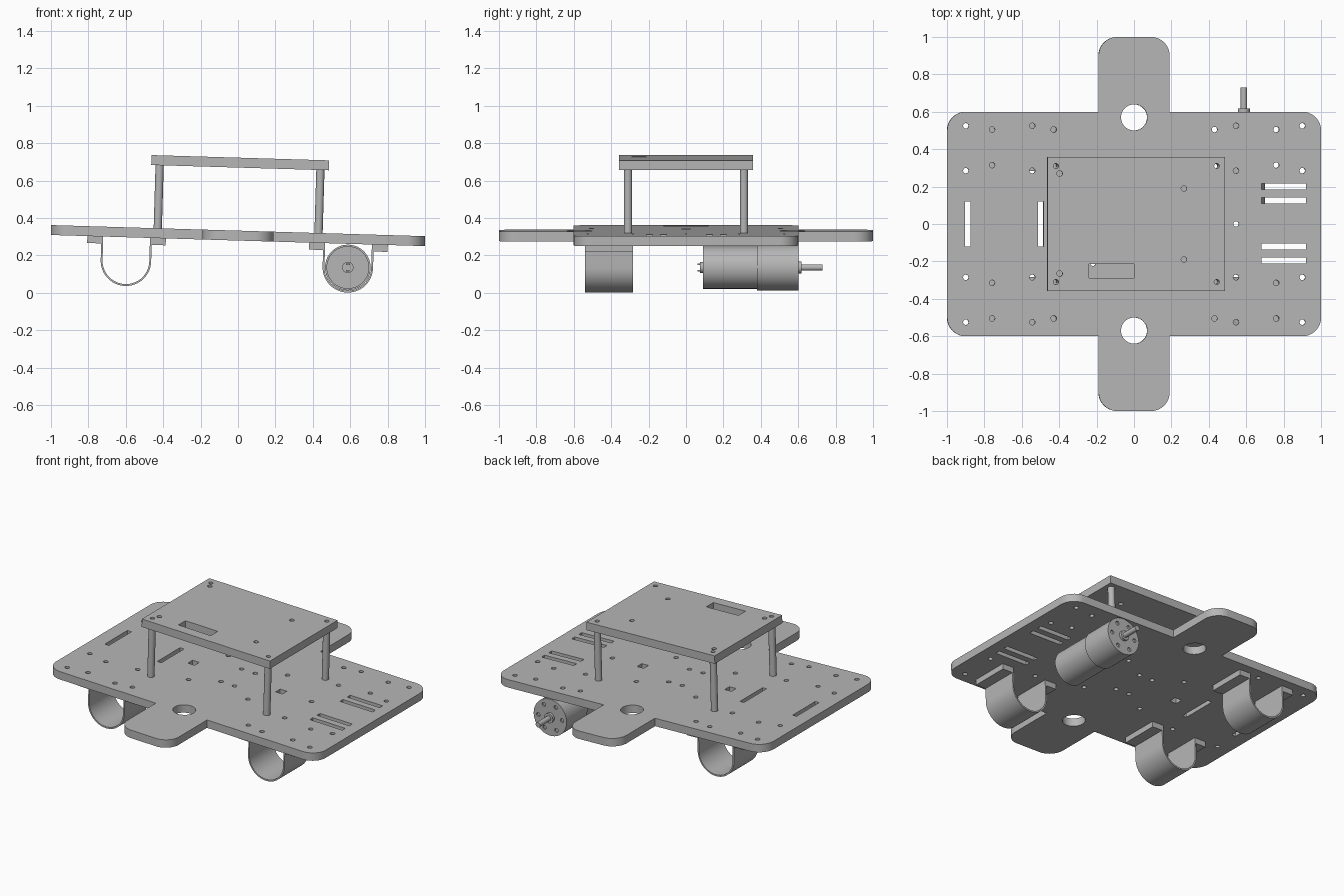
import bpy, bmesh, math
from mathutils import Matrix, Vector

cube = bpy.data.objects.get("Cube")
if cube:
    bpy.data.objects.remove(cube, do_unlink=True)

grey = bpy.data.materials.new("plain grey")
grey.use_nodes = True
COLOUR = (0.47, 0.47, 0.47, 1)
grey.diffuse_color = COLOUR
grey.node_tree.nodes["Principled BSDF"].inputs["Base Color"].default_value = COLOUR

# The whole chassis leans slightly down towards +x
TILT = Matrix.Translation((0, 0, 0.306)) @ Matrix.Rotation(math.radians(1.7), 4, "Y")
ALONG_Y = Matrix.Rotation(math.pi / 2, 4, "X")
HALF = 0.0265     # half of the board thickness


def arc(cx, cy, r, start, end, n):
    angles = [math.radians(start + (end - start) * i / n) for i in range(n + 1)]
    return [(cx + r * math.cos(a), cy + r * math.sin(a)) for a in angles]


def circle(cx, cy, r, n=24):
    return arc(cx, cy, r, 0, 360, n)[:-1]


def rect(cx, cy, w, h):
    return [(cx + sx * w / 2, cy + sy * h / 2)
            for sx, sy in ((-1, -1), (1, -1), (1, 1), (-1, 1))]


def extrude(name, loops, depth, centre, turn=Matrix()):
    """Fill the first loop, leave the others as holes, and give it depth."""
    curve = bpy.data.curves.new(name, "CURVE")
    curve.dimensions, curve.fill_mode = "2D", "BOTH"
    curve.extrude = depth / 2
    for loop in loops:
        spline = curve.splines.new("POLY")
        spline.points.add(len(loop) - 1)
        for point, (x, y) in zip(spline.points, loop):
            point.co = (x, y, 0, 1)
        spline.use_cyclic_u = True
    obj = bpy.data.objects.new(name, curve)
    bpy.context.collection.objects.link(obj)
    bpy.ops.object.select_all(action="DESELECT")
    obj.select_set(True)
    bpy.context.view_layer.objects.active = obj
    bpy.ops.object.convert(target="MESH")
    obj = bpy.context.view_layer.objects.active
    bm = bmesh.new()
    bm.from_mesh(obj.data)
    bmesh.ops.remove_doubles(bm, verts=bm.verts, dist=1e-5)
    bmesh.ops.recalc_face_normals(bm, faces=bm.faces)
    bm.to_mesh(obj.data)
    bm.free()
    obj.data.materials.clear()
    obj.data.materials.append(grey)
    obj.matrix_world = TILT @ Matrix.Translation(Vector(centre)) @ turn
    bpy.ops.object.shade_smooth_by_angle(angle=math.radians(35))
    return obj


# Lower deck: rounded board with a lug at the front and back
quarter = arc(0.9, 0.5, 0.1, 0, 90, 10) + [(0.19, 0.6)] + arc(0.09, 0.9, 0.1, 0, 90, 10)
half = quarter + [(-x, y) for x, y in reversed(quarter)]
deck = [half + [(-x, -y) for x, y in half]]
deck += [circle(0, y, 0.07, 40) for y in (-0.57, 0.57)]
deck += [rect(x, 0, 0.03, 0.24) for x in (-0.89, -0.5)]
deck += [rect(0.8, y, 0.24, 0.032) for y in (-0.195, -0.12, 0.125, 0.2)]
deck += [rect(x, 0, 0.05, 0.05) for x in (-0.33, 0.32)]
for sx in (-1, 1):
    for sy in (-1, 1):
        spots = [(x, y) for x in (0.9, 0.545) for y in (0.525, 0.285)]
        spots += [(0.76, 0.505), (0.76, 0.315), (0.43, 0.505), (0.43, 0.31),
                  (0.22, 0.21), (0.05, 0.11)]
        deck += [circle(sx * x, sy * y, 0.015, 14) for x, y in spots]
deck.append(circle(0.545, 0, 0.015, 14))
extrude("lower_deck", deck, 2 * HALF, (0, 0, 0))

# Upper plate with a cable slot and screw holes
plate = [rect(0, 0, 0.95, 0.715), rect(-0.132, -0.252, 0.24, 0.075)]
plate += [circle(x, y, 0.015, 14) for x, y in
          [(-0.41, 0.27), (-0.41, -0.265), (0.255, 0.19), (0.255, -0.19)]]
plate += [circle(sx * 0.43, sy * 0.31, 0.014, 14) for sx in (-1, 1) for sy in (-1, 1)]
extrude("upper_plate", plate, 2 * HALF, (0, 0, 0.39))

# Hollow standoffs between the boards
for sx, side in ((-1, "right"), (1, "left")):
    for sy, end in ((-1, "front"), (1, "back")):
        extrude(f"{end}_{side}_standoff", [circle(0, 0, 0.022), circle(0, 0, 0.014, 14)],
                0.338, (sx * 0.43, sy * 0.31, 0.195))

# U-shaped motor clamps with mounting flanges
R, T, RISE = 0.135, 0.01, 0.1255
clamp = [(-0.21, RISE), (-0.21, RISE - 0.037), (-R, RISE - 0.037)]
clamp += arc(0, 0, R, 180, 360, 36)
clamp += [(R, RISE - 0.037), (0.21, RISE - 0.037), (0.21, RISE), (R - T, RISE)]
clamp += arc(0, 0, R - T, 360, 180, 36) + [(T - R, RISE)]
for name, x, y in (("front_right_clamp", -0.595, -0.412),
                   ("back_right_clamp", -0.595, 0.412),
                   ("front_left_clamp", 0.592, -0.412)):
    extrude(name, [clamp], 0.255, (x, y, -0.152), ALONG_Y)

# Motor lying along y: can, gearbox, boss, shaft and terminals
def motor_part(name, loops, y0, y1):
    extrude(name, loops, y1 - y0, (0.592, (y0 + y1) / 2, -0.153), ALONG_Y)


screws = [circle(0.088 * math.cos(k * math.pi / 3), 0.088 * math.sin(k * math.pi / 3), 0.013, 14)
          for k in range(6)]
motor_part("motor_can", [circle(0, 0, 0.114, 48)], 0.09, 0.38)
motor_part("gearbox", [circle(0, 0, 0.122, 48)], 0.38, 0.59)
motor_part("gearbox_face", [circle(0, 0, 0.122, 48)] + screws, 0.59, 0.6)
motor_part("shaft_boss", [circle(0, 0, 0.032)], 0.6, 0.617)
motor_part("drive_shaft", [circle(0, 0, 0.017)], 0.617, 0.73)
motor_part("rear_bearing", [circle(0, 0, 0.03)], 0.075, 0.09)
for s, name in ((-1, "lower_terminal"), (1, "upper_terminal")):
    motor_part(name, [rect(0, s * 0.018, 0.02, 0.008)], 0.062, 0.075)
